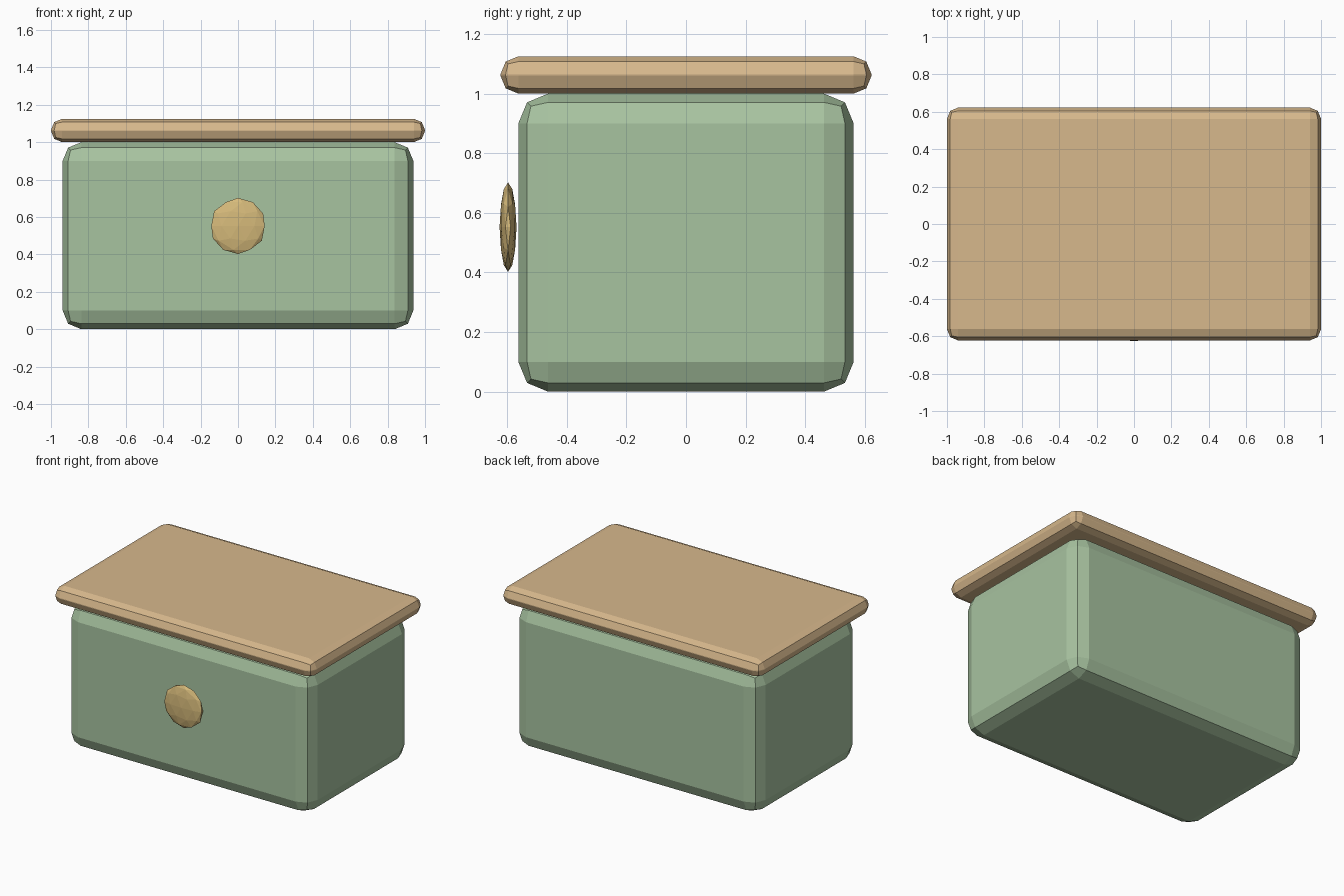
import bpy

# Remove the default cube
cube = bpy.data.objects.get("Cube")
if cube:
    bpy.data.objects.remove(cube, do_unlink=True)


def material(name, rgb):
    mat = bpy.data.materials.new(name)
    mat.use_nodes = True
    mat.diffuse_color = (*rgb, 1)
    mat.node_tree.nodes["Principled BSDF"].inputs["Base Color"].default_value = (*rgb, 1)
    return mat


def finish(name, mat, scale):
    obj = bpy.context.object
    obj.name = obj.data.name = name
    obj.scale = scale
    bpy.ops.object.transform_apply(location=False, rotation=False, scale=True)
    obj.data.materials.append(mat)
    return obj


def bevelled_box(name, size, z, bevel, mat):
    bpy.ops.mesh.primitive_cube_add(size=1, location=(0, 0, z))
    obj = finish(name, mat, size)
    mod = obj.modifiers.new("Bevel", "BEVEL")
    mod.width = bevel
    mod.segments = 2
    mod.limit_method = "NONE"


sage = material("sage_green", (0.39, 0.546, 0.352))
wood = material("light_wood", (0.679, 0.479, 0.262))
brass = material("pale_brass", (0.672, 0.491, 0.195))

# Drawer body and overhanging lid
bevelled_box("body", (1.875, 1.125, 1.0), 0.5, 0.1, sage)
bevelled_box("lid", (2.0, 1.245, 0.125), 1.0625, 0.06, wood)

# Flattened faceted knob in front of the body
bpy.ops.mesh.primitive_ico_sphere_add(subdivisions=2, radius=0.15, location=(0, -0.597, 0.552))
finish("knob", brass, (1, 0.19, 1))
